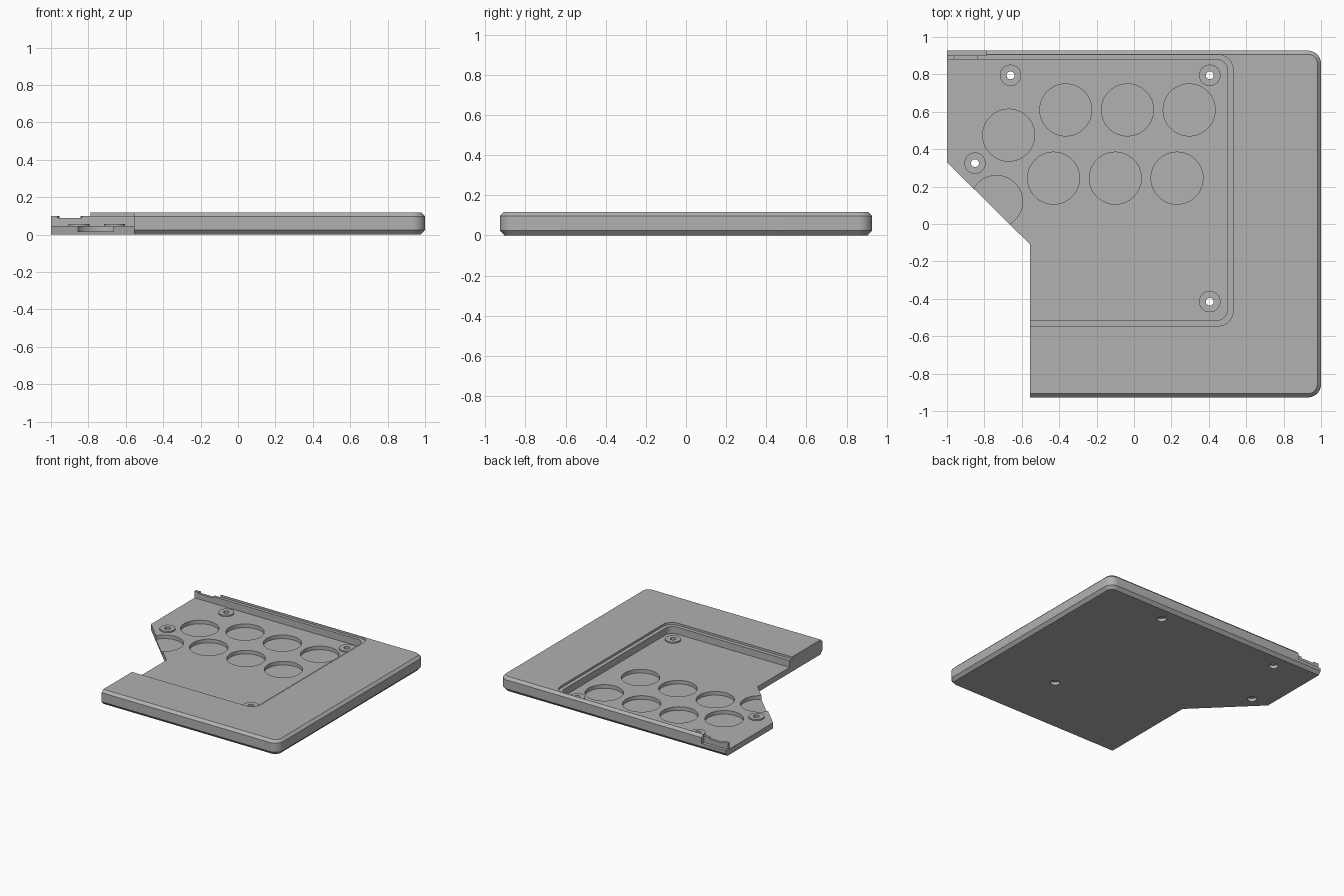
import bpy, bmesh, math

if "Cube" in bpy.data.objects:
    bpy.data.objects.remove(bpy.data.objects["Cube"])

grey = bpy.data.materials.new("plain_grey")
grey.diffuse_color = (0.44, 0.44, 0.44, 1)
grey.use_nodes = True
grey.node_tree.nodes["Principled BSDF"].inputs["Base Color"].default_value = grey.diffuse_color


def loft(name, rings):
    """Solid from stacked closed rings of 3D points (bottom to top)."""
    bm = bmesh.new()
    vs = [[bm.verts.new(p) for p in ring] for ring in rings]
    n = len(vs[0])
    bm.faces.new(vs[0][::-1])
    bm.faces.new(vs[-1])
    for a, b in zip(vs, vs[1:]):
        for i in range(n):
            j = (i + 1) % n
            bm.faces.new((a[i], a[j], b[j], b[i]))
    bmesh.ops.recalc_face_normals(bm, faces=bm.faces)
    me = bpy.data.meshes.new(name)
    bm.to_mesh(me)
    bm.free()
    ob = bpy.data.objects.new(name, me)
    bpy.context.collection.objects.link(ob)
    me.materials.append(grey)
    return ob


def prism(name, pts, z0, z1):
    return loft(name, [[(x, y, z) for x, y in pts] for z in (z0, z1)])


def disc(name, x, y, r, z0, z1, n=48):
    pts = [(x + r * math.cos(2 * math.pi * i / n),
            y + r * math.sin(2 * math.pi * i / n)) for i in range(n)]
    return prism(name, pts, z0, z1)


def right_rounded(x0, x1, y0, y1, r, n=10):
    """Rectangle outline with only its two right corners rounded."""
    pts = [(x0, y0)]
    for cy, start in ((y0 + r, -90), (y1 - r, 0)):
        for i in range(n + 1):
            a = math.radians(start + 90 * i / n)
            pts.append((x1 - r + r * math.cos(a), cy + r * math.sin(a)))
    return pts + [(x0, y1)]


def combine(target, tool, op):
    m = target.modifiers.new("bool", 'BOOLEAN')
    m.operation, m.solver, m.object = op, 'EXACT', tool
    bpy.context.view_layer.objects.active = target
    bpy.ops.object.modifier_apply(modifier=m.name)
    bpy.data.objects.remove(tool)


# Case body: chamfered on the front, right and back edges
rings = []
for z, d in ((0, 0.022), (0.025, 0), (0.097, 0), (0.117, 0.02)):
    rings.append([(x, y, z) for x, y in
                  right_rounded(-1, 1 - d, -0.927 + d, 0.927 - d, 0.07 - d)])
case = loft("case_bottom", rings)


def cut(tool):
    combine(case, tool, 'DIFFERENCE')


# Left cut-away with its diagonal edge
cut(prism("left_cut", [(-1.2, -1.2), (-0.555, -1.2), (-0.555, -0.11),
                       (-1.0, 0.33), (-1.2, 0.53)], -0.1, 0.3))
# Main pocket and the shallow ledge around it
cut(prism("pocket", right_rounded(-1.2, 0.50, -0.515, 0.88, 0.06), 0.045, 0.3))
cut(prism("ledge", right_rounded(-1.2, 0.53, -0.545, 0.905, 0.08), 0.10, 0.3))

# Connector opening in the back wall
cut(prism("port_recess", [(-1.2, 0.9), (-0.79, 0.9), (-0.775, 1.1), (-1.2, 1.1)],
          0.05, 0.3))
cut(prism("port_dip", [(-0.97, 0.87), (-0.83, 0.87), (-0.845, 0.91), (-0.95, 0.91)],
          0.088, 0.3))

# Round shallow wells
for x, y in ((-0.67, 0.475), (-0.365, 0.61), (-0.035, 0.61), (0.295, 0.61),
             (-0.43, 0.245), (-0.10, 0.245), (0.23, 0.245), (-0.735, 0.12)):
    cut(disc("well", x, y, 0.139, 0.016, 0.2, 64))

# Screw bosses with through holes, counterbored from below
for x, y in ((-0.66, 0.795), (0.405, 0.795), (-0.85, 0.325), (0.405, -0.415)):
    combine(case, disc("boss", x, y, 0.057, 0.03, 0.056), 'UNION')
    cut(disc("screw_hole", x, y, 0.021, -0.1, 0.2, 32))
    cut(disc("screw_head", x, y, 0.034, -0.1, 0.025, 32))

bpy.ops.object.select_all(action='DESELECT')
case.select_set(True)
bpy.context.view_layer.objects.active = case
bpy.ops.object.shade_smooth_by_angle(angle=math.radians(25))
